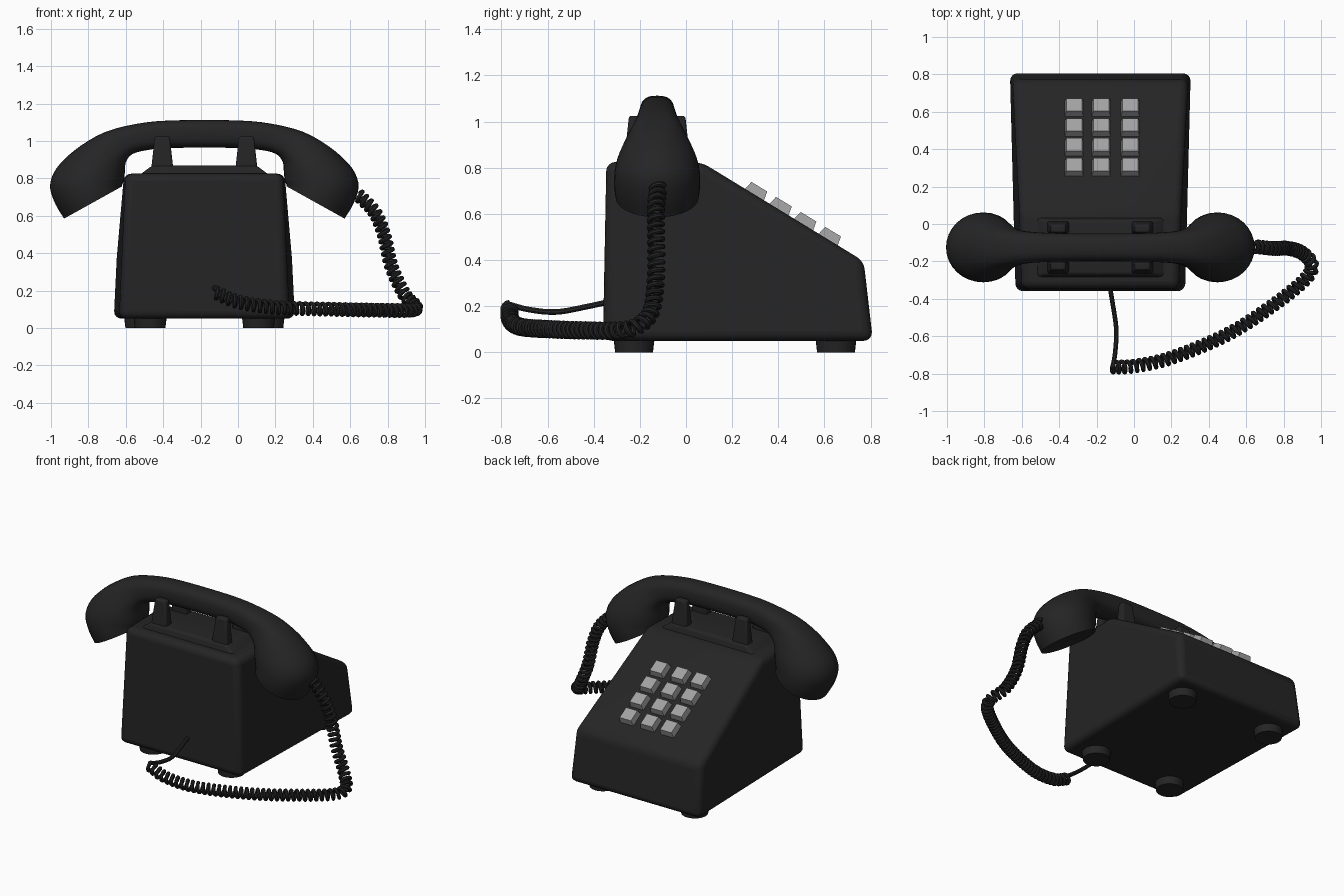
import bpy, bmesh, math
from mathutils import Vector, Matrix

if "Cube" in bpy.data.objects:
    bpy.data.objects.remove(bpy.data.objects["Cube"])

CX = -0.18      # middle of the telephone body and handset
HY = -0.125     # depth line of the handset


def material(name, v):
    m = bpy.data.materials.new(name)
    m.diffuse_color = (v, v, v, 1)
    m.use_nodes = True
    m.node_tree.nodes["Principled BSDF"].inputs["Base Color"].default_value = m.diffuse_color
    return m


BLACK = material("black_plastic", 0.018)
GREY = material("grey_keys", 0.36)


def add_object(name, bm, mat, bevel=0, segments=3, smooth=True):
    bmesh.ops.recalc_face_normals(bm, faces=bm.faces)
    me = bpy.data.meshes.new(name)
    bm.to_mesh(me)
    bm.free()
    me.materials.append(mat)
    ob = bpy.data.objects.new(name, me)
    bpy.context.collection.objects.link(ob)
    bpy.ops.object.select_all(action='DESELECT')
    bpy.context.view_layer.objects.active = ob
    ob.select_set(True)
    if bevel:
        b = ob.modifiers.new("bevel", 'BEVEL')
        b.width, b.segments, b.limit_method = bevel, segments, 'NONE'
    if smooth:
        bpy.ops.object.shade_smooth_by_angle(angle=math.radians(40))
    return ob


def loft(rings):
    """Skin a list of equal-length closed rings and cap both ends."""
    bm = bmesh.new()
    vs = [[bm.verts.new(p) for p in r] for r in rings]
    n = len(vs[0])
    for a, b in zip(vs, vs[1:]):
        for i in range(n):
            j = (i + 1) % n
            bm.faces.new((a[i], a[j], b[j], b[i]))
    bm.faces.new(vs[0])
    bm.faces.new(vs[-1])
    return bm


def frustum(cx, cy, z0, z1, base, top, shift=0):
    """Four-sided tapered block; base and top are half sizes."""
    corners = ((-1, -1), (1, -1), (1, 1), (-1, 1))
    return loft([[Vector((cx + a * h[0], cy + dy + b * h[1], z)) for a, b in corners]
                 for h, z, dy in ((base, z0, 0), (top, z1, shift))])


def spline(pts, steps):
    """Catmull-Rom interpolation of tuples of any length."""
    p = [Vector(q) for q in pts]
    p = [2 * p[0] - p[1]] + p + [2 * p[-1] - p[-2]]
    out = []
    for i in range(1, len(p) - 2):
        a, b, c, d = p[i - 1:i + 3]
        for s in range(steps):
            t = s / steps
            out.append(0.5 * (2 * b + (c - a) * t + (2 * a - 5 * b + 4 * c - d) * t ** 2
                              + (3 * b - a - 3 * c + d) * t ** 3))
    return out + [p[-2]]


def tube(name, pts, radius):
    """Round wire following a point list."""
    rings = []
    ref = Vector((0.3, 0.2, 1))
    for i, p in enumerate(pts):
        t = (pts[min(i + 1, len(pts) - 1)] - pts[max(i - 1, 0)]).normalized()
        ref = (ref - t * ref.dot(t)).normalized()
        side = t.cross(ref)
        rings.append([p + radius * (math.cos(k * math.pi / 4) * ref + math.sin(k * math.pi / 4) * side)
                      for k in range(8)])
    return add_object(name, loft(rings), BLACK)


# Wedge-shaped body: side profile, tapering upward and toward the back
profile = [(-0.36, 0.05), (-0.345, 0.825), (0.065, 0.825), (0.77, 0.395), (0.81, 0.05)]


def half_width(y, z):
    return 0.455 + 0.03 * (y + 0.36) / 1.17 - 0.045 * (z - 0.05)


add_object("body", loft([[(CX + s * half_width(y, z), y, z) for y, z in profile] for s in (-1, 1)]),
           BLACK, 0.04, 4)

# Four round feet
for y, u in ((-0.225, 0.29), (0.65, 0.34)):
    for s in (-1, 1):
        bm = bmesh.new()
        bmesh.ops.create_cone(bm, cap_ends=True, segments=28, radius1=0.082, radius2=0.09, depth=0.07,
                              matrix=Matrix.Translation((CX + s * u, y, 0.035)))
        add_object("foot", bm, BLACK)

# Cradle: raised platform with four prongs
add_object("cradle_platform", frustum(CX, HY, 0.80, 0.868, (0.37, 0.165), (0.28, 0.145)), BLACK, 0.015)
for sx in (-1, 1):
    for sy in (-1, 1):
        add_object("cradle_prong",
                   frustum(CX + sx * 0.225, HY + sy * 0.108, 0.84, 1.025, (0.06, 0.034), (0.04, 0.022),
                           -sy * 0.008), BLACK, 0.012)

# Handset: sections given as outer (u, z), inner (u, z), half depth, mirrored
half = [(0.17, 1.11, 0.17, 0.963, 0.075),
        (0.36, 1.092, 0.30, 0.952, 0.08),
        (0.53, 1.048, 0.385, 0.93, 0.095),
        (0.66, 0.975, 0.42, 0.885, 0.13),
        (0.75, 0.90, 0.425, 0.83, 0.163),
        (0.805, 0.83, 0.43, 0.79, 0.18),
        (0.825, 0.75, 0.435, 0.775, 0.186),
        (0.795, 0.66, 0.44, 0.765, 0.186),
        (0.75, 0.585, 0.44, 0.757, 0.18)]
full = [(-a, b, -c, d, w) for a, b, c, d, w in reversed(half)] + half
rings = []
for ou, oz, iu, iz, w in spline(full, 3):
    mid = Vector((CX + (ou + iu) / 2, HY, (oz + iz) / 2))
    axis = Vector(((ou - iu) / 2, 0, (oz - iz) / 2))
    e = 0.75 if w < 0.1 else 0.75 + min(1, (w - 0.1) / 0.06) * 0.25
    ring = []
    for k in range(32):
        c, s = math.cos(k * math.pi / 16), math.sin(k * math.pi / 16)
        ring.append(mid + axis * math.copysign(abs(c) ** e, c)
                    + Vector((0, w * math.copysign(abs(s) ** e, s), 0)))
    rings.append(ring)
bm = loft(rings)
# shallow recess in the ear and mouth pieces
caps = [f for f in bm.faces if len(f.verts) == 32]
bmesh.ops.recalc_face_normals(bm, faces=bm.faces)
bmesh.ops.inset_individual(bm, faces=caps, thickness=0.02, depth=-0.008)
add_object("handset", bm, BLACK)

# Keypad: 3 x 4 tapered keys on the sloping face
tilt = math.atan2(0.43, 0.705)
for row in range(4):
    for x in (-0.32, -0.175, -0.02):
        y = 0.297 + row * 0.1065
        z = 0.825 - 0.61 * (y - 0.065)
        bm = frustum(0, 0, -0.01, 0.04, (0.052, 0.05), (0.042, 0.04))
        bm.transform(Matrix.Translation((x, y, z)) @ Matrix.Rotation(-tilt, 4, 'X'))
        add_object("key", bm, GREY, smooth=False)

# Plain lead from the back of the body
tube("straight_cord", spline([(-0.13, -0.33, 0.22), (-0.115, -0.42, 0.2), (-0.095, -0.56, 0.175),
                              (-0.1, -0.68, 0.185), (-0.115, -0.775, 0.21)], 6), 0.013)

# Coiled cord: helix around a smooth path
path = spline([(-0.12, -0.765, 0.19), (0, -0.76, 0.14), (0.2, -0.715, 0.11), (0.5, -0.59, 0.10),
               (0.75, -0.43, 0.095), (0.92, -0.29, 0.095), (0.948, -0.21, 0.115), (0.89, -0.15, 0.18),
               (0.82, -0.13, 0.33), (0.78, -0.13, 0.5), (0.73, -0.13, 0.62), (0.64, -0.12, 0.715)], 60)
coil, length, ref = [], 0, Vector((0, 0, 1))
PITCH, STEP, next_at = 0.034, 0.034 / 14, 0
for a, b in zip(path, path[1:]):
    d = b - a
    t = d.normalized()
    ref = (ref - t * ref.dot(t)).normalized()
    side = t.cross(ref)
    while next_at < length + d.length:
        ang = 2 * math.pi * next_at / PITCH
        r = 0.029
        coil.append(a + t * (next_at - length) + r * (math.cos(ang) * ref + math.sin(ang) * side))
        next_at += STEP
    length += d.length
tube("coiled_cord", coil, 0.0115)
